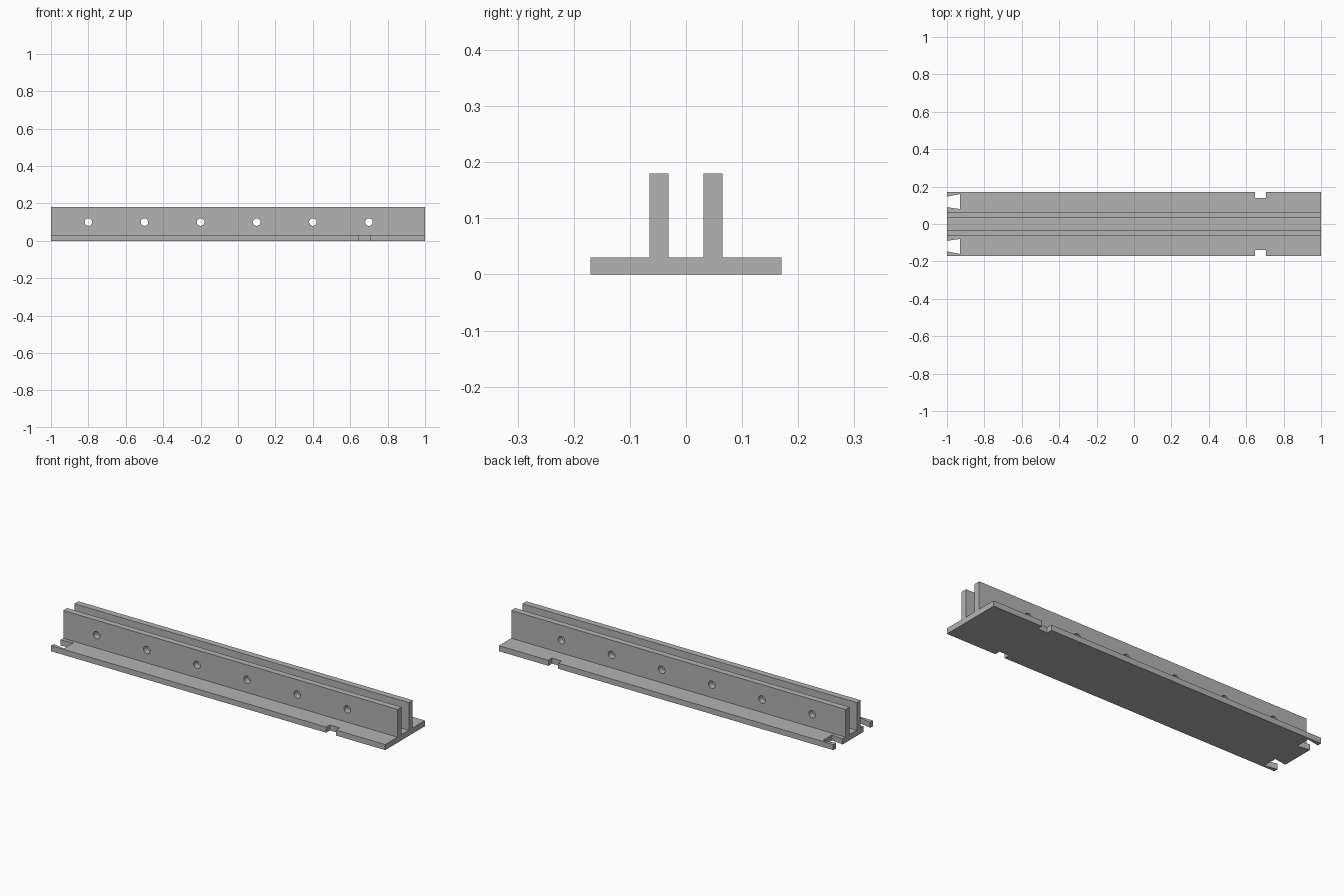
import bpy
import bmesh
from math import cos, sin, tau
from mathutils import Vector

cube = bpy.data.objects.get("Cube")
if cube:
    bpy.data.objects.remove(cube, do_unlink=True)

grey = bpy.data.materials.new("plain grey")
grey.use_nodes = True
colour = (0.45, 0.45, 0.45, 1)
grey.diffuse_color = colour
grey.node_tree.nodes["Principled BSDF"].inputs["Base Color"].default_value = colour


def prism(bm, points, offset):
    """Extrude a closed outline along an offset."""
    base = bm.faces.new([bm.verts.new(p) for p in points])
    result = bmesh.ops.extrude_face_region(bm, geom=[base], use_keep_orig=True)
    moved = [v for v in result["geom"] if isinstance(v, bmesh.types.BMVert)]
    bmesh.ops.translate(bm, verts=moved, vec=Vector(offset))


def make_object(bm, name):
    bmesh.ops.recalc_face_normals(bm, faces=bm.faces)
    mesh = bpy.data.meshes.new(name)
    bm.to_mesh(mesh)
    bm.free()
    mesh.materials.append(grey)
    obj = bpy.data.objects.new(name, mesh)
    bpy.context.collection.objects.link(obj)
    return obj


# Rail: flat base with two upright walls, one cross-section along x
half_width, wall_out, wall_in = 0.17, 0.065, 0.031
base_top, wall_top = 0.03, 0.18
half = [(half_width, 0), (half_width, base_top), (wall_out, base_top),
        (wall_out, wall_top), (wall_in, wall_top), (wall_in, base_top)]
section = half + [(-y, z) for y, z in reversed(half)]
bm = bmesh.new()
prism(bm, [(-1, y, z) for y, z in section], (2, 0, 0))
rail = make_object(bm, "double_wall_rail")

# Cutters: bolt holes, dovetail slots and edge notches
bm = bmesh.new()
sides, radius = 24, 0.02
for i in range(6):
    x = -0.8 + 0.3 * i
    ring = [(x + radius * cos(tau * k / sides), -0.1,
             0.1 + radius * sin(tau * k / sides)) for k in range(sides)]
    prism(bm, ring, (0, 0.2, 0))
dovetail = [(-1.02, 0.093), (-0.93, 0.08), (-0.93, 0.16), (-1.02, 0.142)]
notch = [(0.647, 0.139), (0.705, 0.139), (0.705, 0.2), (0.647, 0.2)]
for side in (1, -1):
    for outline in (dovetail, notch):
        prism(bm, [(x, side * y, -0.02) for x, y in outline], (0, 0, 0.07))
cutter = make_object(bm, "slot_and_hole_cutter")
cutter.hide_render = True

# Cut the rail and drop the cutter
cut = rail.modifiers.new("cuts", "BOOLEAN")
cut.operation = "DIFFERENCE"
cut.solver = "EXACT"
cut.object = cutter
bpy.context.view_layer.objects.active = rail
rail.select_set(True)
bpy.ops.object.modifier_apply(modifier=cut.name)
bpy.data.objects.remove(cutter, do_unlink=True)

# Smooth bores, sharp edges everywhere else
bpy.ops.object.shade_smooth_by_angle(angle=0.5)
